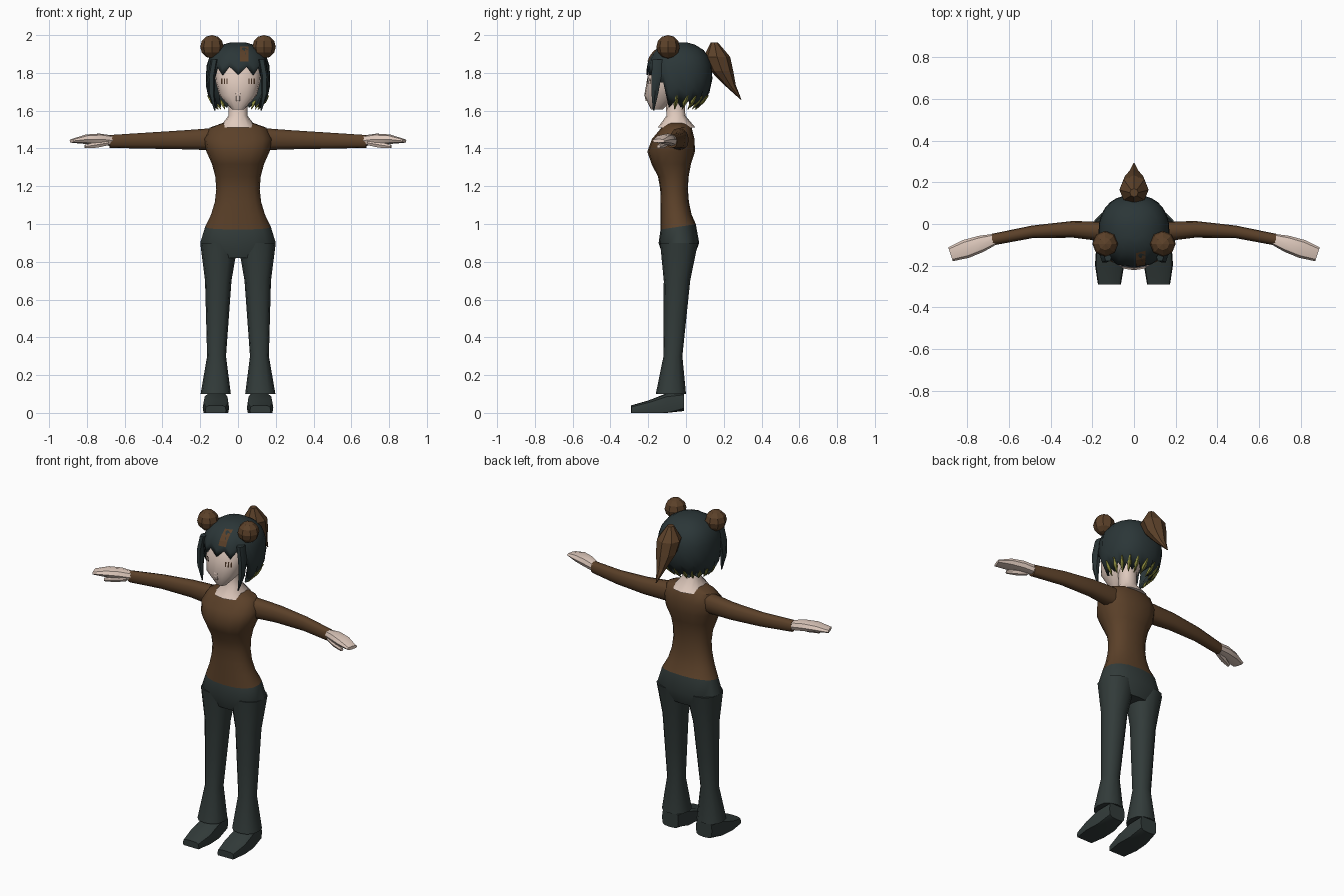
import bpy, bmesh, math
from mathutils import Vector

if "Cube" in bpy.data.objects:
    bpy.data.objects.remove(bpy.data.objects["Cube"])


def material(name, red, green, blue):
    made = bpy.data.materials.new(name)
    made.use_nodes = True
    colour = (red, green, blue, 1)
    made.diffuse_color = colour
    made.node_tree.nodes["Principled BSDF"].inputs["Base Color"].default_value = colour
    return made


skin = material("skin", 0.74, 0.59, 0.51)
brown = material("brown cloth", 0.105, 0.052, 0.022)
green = material("dark green cloth", 0.032, 0.044, 0.042)
teal = material("dark teal hair", 0.024, 0.037, 0.039)
olive = material("olive yellow", 0.27, 0.27, 0.05)
lash = material("dark brown", 0.06, 0.03, 0.015)


def finish(name, mesh_data, paint, smooth=True, mirrored=False):
    mesh = bpy.data.meshes.new(name)
    mesh_data.to_mesh(mesh)
    mesh_data.free()
    mesh.materials.append(paint)
    made = bpy.data.objects.new(name, mesh)
    bpy.context.collection.objects.link(made)
    if smooth:
        bpy.ops.object.select_all(action="DESELECT")
        made.select_set(True)
        bpy.context.view_layer.objects.active = made
        bpy.ops.object.shade_smooth_by_angle(angle=math.radians(40))
    if mirrored:
        made.modifiers.new("other side", "MIRROR")
    return made


def signed_power(value, power):
    return math.copysign(abs(value) ** power, value)


def oval(centre, across, along, count=12, power=0.85):
    points = []
    for step in range(count):
        turn = math.tau * step / count
        point = (centre + across * signed_power(math.cos(turn), power)
                 + along * signed_power(math.sin(turn), power))
        point.z = max(point.z, 0)
        points.append(point)
    return points


def loft(name, paint, rings, closed=True, **options):
    """Skin a list of point rings, with caps on the ends."""
    work = bmesh.new()
    loops = [[work.verts.new(point) for point in ring] for ring in rings]
    for low, high in zip(loops, loops[1:]):
        for step in range(len(low)):
            work.faces.new((low[step - 1], low[step], high[step], high[step - 1]))
    work.faces.new(loops[0])
    if closed:
        work.faces.new(loops[-1])
    bmesh.ops.recalc_face_normals(work, faces=work.faces[:])
    return finish(name, work, paint, **options)


def tube(name, paint, start, end, widths, depths=None, bend=(0, 0, 0),
         count=12, power=0.85, **options):
    """Evenly spaced ovals from start to end; upright tubes keep level rings."""
    start, end, bend = Vector(start), Vector(end), Vector(bend)
    axis = (end - start).normalized()
    across, along = Vector((1, 0, 0)), Vector((0, 1, 0))
    if abs(axis.z) < 0.5:
        along = Vector((0, 0, 1))
        across = along.cross(axis).normalized()
    rings = []
    for step, (width, depth) in enumerate(zip(widths, depths or widths)):
        travel = step / (len(widths) - 1)
        centre = start.lerp(end, travel) + bend * math.sin(math.pi * travel)
        rings.append(oval(centre, across * width, along * depth, count, power))
    return loft(name, paint, rings, **options)


# Torso: a pinched waist, a curved back and a full chest
def level_oval(height, width, front, back, slope=0):
    depth = (back - front) / 2
    return oval(Vector((0, (front + back) / 2, height)), Vector((width, 0, 0)),
                Vector((0, depth, slope * depth)), count=16)


def torso_ring(height, slope=0):
    from_waist = (height - 1.19) ** 2
    chest = math.exp(-((height - 1.38) / 0.1) ** 2)
    return level_oval(height, 0.115 + 1.4 * from_waist, -0.135 - 0.07 * chest,
                      0.01 + from_waist, slope)


hem, hem_slope, chest_top = 0.985, 0.15, 1.45
shirt_rings = [torso_ring(hem, hem_slope)]
for step in range(1, 8):
    shirt_rings.append(torso_ring(hem + (chest_top - hem) * step / 7))
shirt_rings[-1] = level_oval(chest_top, 0.18, -0.18, 0.045)
shirt_rings += [level_oval(1.51, 0.15, -0.13, 0.03), level_oval(1.535, 0.08, -0.11, 0.01)]
loft("shirt", brown, shirt_rings)
loft("hips", green, [level_oval(0.82, 0.15, -0.12, 0.04), level_oval(0.9, 0.2, -0.145, 0.07),
                     torso_ring(hem, hem_slope)])
tube("neck", skin, (0, -0.05, 1.51), (0, -0.06, 1.7), [0.1, 0.05, 0.05, 0.05])

# Legs and shoes
tube("trouser_legs", green, (0.118, -0.08, 0.1), (0.1, -0.037, 0.9),
     [0.08, 0.05, 0.06, 0.07, 0.1], mirrored=True)
tube("shoes", green, (0.118, -0.29, 0.01), (0.115, -0.01, 0.06),
     [0.055, 0.07, 0.065, 0.055], [0.03, 0.04, 0.06, 0.05], power=0.5, mirrored=True)

# Arms and hands
tube("sleeves", brown, (0.1, -0.04, 1.45), (0.68, -0.075, 1.437),
     [0.05, 0.04, 0.03, 0.028], [0.06, 0.05, 0.042, 0.034], bend=(0, 0.03, 0), mirrored=True)
tube("hands", skin, (0.66, -0.07, 1.44), (0.88, -0.145, 1.44),
     [0.025, 0.04, 0.045, 0.035], [0.028, 0.03, 0.025, 0.01], bend=(0, 0, 0.01),
     count=8, mirrored=True)
tube("thumbs", skin, (0.69, -0.1, 1.43), (0.81, -0.145, 1.41), [0.015, 0.018, 0.01],
     count=6, mirrored=True)

# Head
head = tube("head", skin, (0, -0.155, 1.605), (0, -0.06, 1.91),
            [0.03, 0.1, 0.12, 0.125, 0.07], [0.03, 0.09, 0.1, 0.11, 0.07], count=16)
tube("nose", skin, (0, -0.205, 1.65), (0, -0.2, 1.73), [0.01, 0.02, 0.005], count=6)

# Hair cap: a rounded dome with a ragged lower edge, open over the face
crown, segments = 1.962, 28


def hair_point(turn, height):
    rise = (height - 1.77) / 0.195
    size = math.sqrt(1 - abs(rise) ** 3)
    middle = -0.035 + 0.03 * min(rise, 0)
    return Vector((0.17 * size * signed_power(math.sin(turn), 0.85),
                   middle - 0.175 * size * signed_power(math.cos(turn), 0.9), height))


def hair_edge(step):
    from_front = min(step, segments - step) / segments
    if from_front < 0.14:
        return 1.835 if step % 2 else 1.79
    if from_front < 0.2:
        return 1.75
    return 1.655 if step % 2 else 1.615


hair_rings = []
for level in range(8):
    drop = (level / 7) ** 1.7
    hair_rings.append([hair_point(math.tau * step / segments,
                                  crown + (hair_edge(step) - crown) * drop)
                       for step in range(segments)])
hair = loft("hair_cap", teal, hair_rings, closed=False)
thickness = hair.modifiers.new("thickness", "SOLIDIFY")
thickness.thickness = 0.012
thickness.offset = -1

# Locks beside the face, buns and ponytail
tube("face_locks", teal, (0.122, -0.172, 1.6), (0.125, -0.15, 1.87),
     [0.003, 0.017, 0.02, 0.02], [0.004, 0.02, 0.03, 0.03], bend=(0.02, 0, 0),
     count=6, mirrored=True)
bun = bmesh.new()
bmesh.ops.create_uvsphere(bun, u_segments=8, v_segments=6, radius=0.062)
bmesh.ops.translate(bun, verts=bun.verts[:], vec=(0.138, -0.095, 1.938))
finish("hair_buns", bun, brown, smooth=False, mirrored=True)
tube("ponytail", brown, (0, 0.29, 1.66), (0, 0.15, 1.96), [0.003, 0.03, 0.06, 0.07, 0.02],
     bend=(0, -0.03, 0), count=8, power=1, smooth=False)

# Coloured tips under the nape
tips = 11
for step in range(tips):
    turn = math.pi * (0.5 + step / (tips - 1))
    tube("hair_tip", olive, hair_point(turn, 1.607), hair_point(turn, 1.68),
         [0.002, 0.013, 0.004], count=5, power=1, smooth=False)


# Painted plates laid onto a surface from the front
def plate(name, paint, target, left, right, bottom, top, **options):
    work = bmesh.new()
    rows = []
    for step in range(4):
        height = bottom + (top - bottom) * step / 3
        row = []
        for x in (left, right):
            place = target.ray_cast(Vector((x, -1, height)), Vector((0, 1, 0)))[1]
            row.append(work.verts.new((x, place.y - 0.005, height)))
        rows.append(row)
    for low, high in zip(rows, rows[1:]):
        work.faces.new((low[0], low[1], high[1], high[0]))
    finish(name, work, paint, smooth=False, **options)


bpy.context.view_layer.update()
plate("hair_streak", brown, hair, 0.01, 0.055, 1.86, 1.94)
for step in range(3):
    x = 0.055 + 0.014 * step
    plate("eyelashes", lash, head, x, x + 0.006, 1.74, 1.77, mirrored=True)
